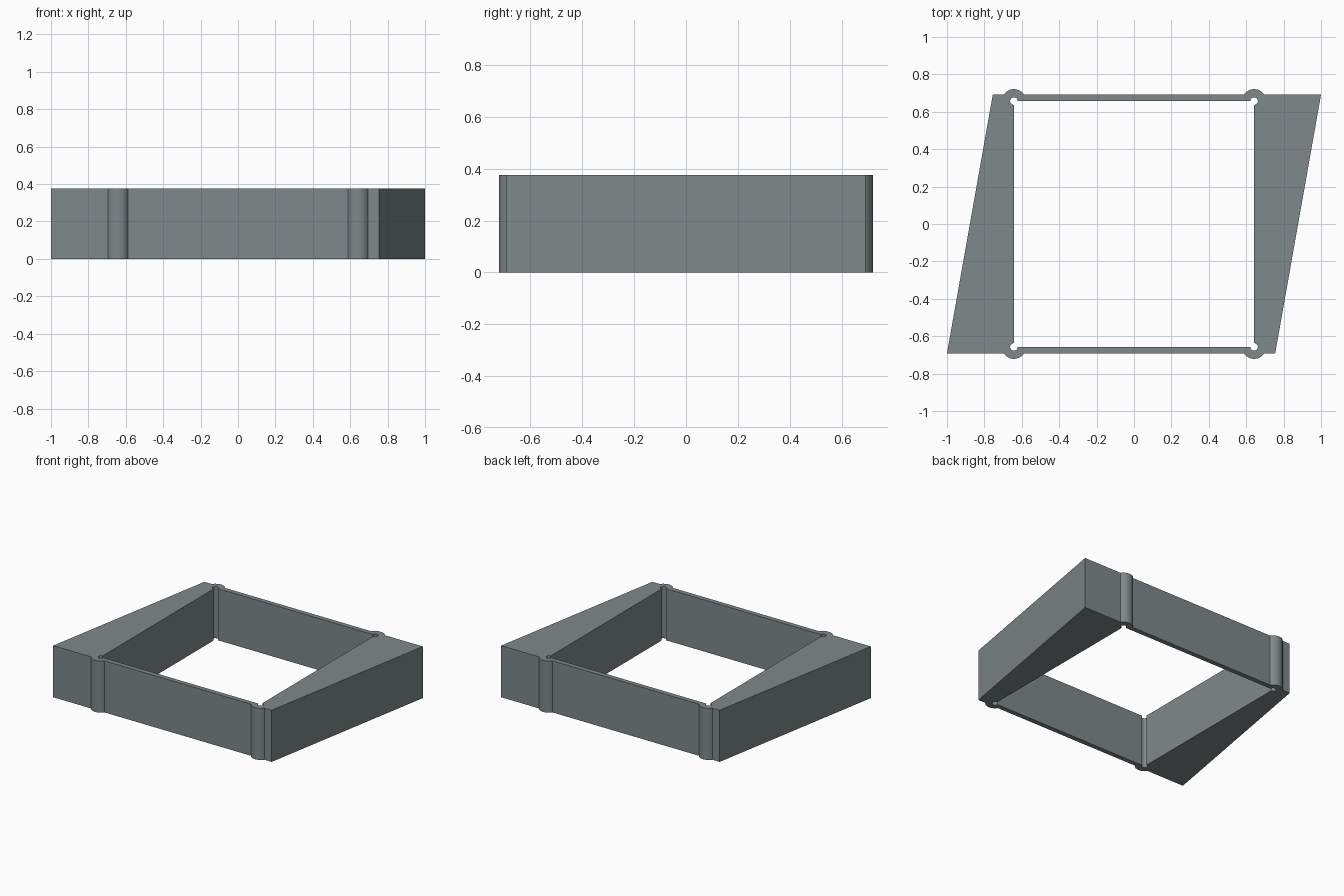
import bpy, bmesh, math

if "Cube" in bpy.data.objects:
    bpy.data.objects.remove(bpy.data.objects["Cube"])

HEIGHT = 0.375
PIVOT_X, PIVOT_Y = 0.642, 0.657    # inner corners, centre of hinge bumps and relief holes
SIDE_Y = 0.692                     # outer faces of the thin walls
BUMP_R, HOLE_R = 0.064, 0.02


def arc(cx, cy, r, start, end, n):
    return [(cx + r * math.cos(start + (end - start) * i / n),
             cy + r * math.sin(start + (end - start) * i / n)) for i in range(n + 1)]


def half_turn(points):
    # the outline repeats after a 180 degree turn
    return points + [(-x, -y) for x, y in points]


# Outer outline: slanted ends with round hinge bumps on the long walls
a = math.asin((SIDE_Y - PIVOT_Y) / BUMP_R)
front = [(-1.0, -SIDE_Y)]
for cx in (-PIVOT_X, PIVOT_X):
    front += arc(cx, -PIVOT_Y, BUMP_R, math.pi + a, 2 * math.pi - a, 20)
front.append((0.755, -SIDE_Y))
outer = half_turn(front)

# Inner opening: rectangle with a three-quarter round relief at each corner
inner = half_turn(
    arc(-PIVOT_X, -PIVOT_Y, HOLE_R, math.pi / 2, 2 * math.pi, 20)
    + arc(PIVOT_X, -PIVOT_Y, HOLE_R, math.pi, 2.5 * math.pi, 20))

# Fill between the two outlines and extrude upwards
bm = bmesh.new()
edges = []
for loop in (outer, inner):
    verts = [bm.verts.new((x, y, 0)) for x, y in loop]
    edges += [bm.edges.new((v, verts[(i + 1) % len(verts)])) for i, v in enumerate(verts)]
bmesh.ops.triangle_fill(bm, edges=edges, use_beauty=True, use_dissolve=False)
top = bmesh.ops.extrude_face_region(bm, geom=bm.faces[:], use_keep_orig=True)
bmesh.ops.translate(bm, vec=(0, 0, HEIGHT),
                    verts=[g for g in top["geom"] if isinstance(g, bmesh.types.BMVert)])
bmesh.ops.recalc_face_normals(bm, faces=bm.faces[:])

mesh = bpy.data.meshes.new("hinged_frame")
bm.to_mesh(mesh)
bm.free()
frame = bpy.data.objects.new("hinged_frame", mesh)
bpy.context.collection.objects.link(frame)

# Single grey colour
grey = bpy.data.materials.new("slate grey")
grey.diffuse_color = (0.21, 0.25, 0.255, 1)
grey.use_nodes = True
grey.node_tree.nodes["Principled BSDF"].inputs["Base Color"].default_value = grey.diffuse_color
mesh.materials.append(grey)

bpy.context.view_layer.objects.active = frame
frame.select_set(True)
bpy.ops.object.shade_smooth_by_angle(angle=math.radians(30))
